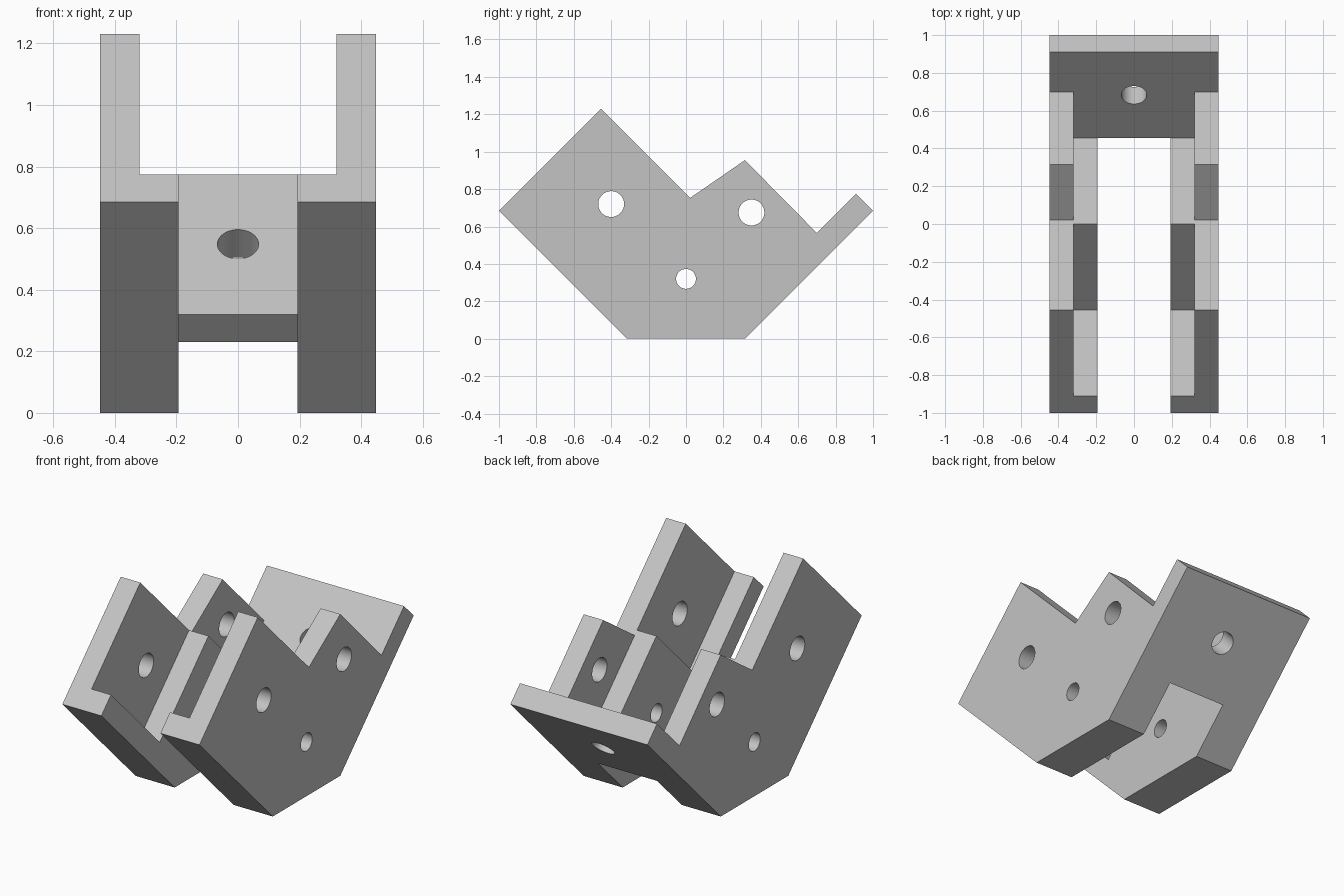
import bpy, bmesh, math
from mathutils import Matrix, Vector

cube = bpy.data.objects.get("Cube")
if cube:
    bpy.data.objects.remove(cube, do_unlink=True)

grey = bpy.data.materials.new("light grey")
grey.use_nodes = True
colour = (0.55, 0.55, 0.55, 1)
grey.diffuse_color = colour
grey.node_tree.nodes["Principled BSDF"].inputs["Base Color"].default_value = colour


def add_object(name, bm):
    bmesh.ops.recalc_face_normals(bm, faces=bm.faces[:])
    mesh = bpy.data.meshes.new(name)
    bm.to_mesh(mesh)
    bm.free()
    mesh.materials.append(grey)
    obj = bpy.data.objects.new(name, mesh)
    bpy.context.collection.objects.link(obj)
    return obj


def prism(name, profile, half_width):
    """Extrude a side (y, z) profile symmetrically across x."""
    bm = bmesh.new()
    face = bm.faces.new([bm.verts.new((-half_width, y, z)) for y, z in profile])
    grown = bmesh.ops.extrude_face_region(bm, geom=[face])
    moved = [v for v in grown["geom"] if isinstance(v, bmesh.types.BMVert)]
    bmesh.ops.translate(bm, verts=moved, vec=(2 * half_width, 0, 0))
    return add_object(name, bm)


def rod(name, centre, axis, radius, length):
    bm = bmesh.new()
    turn = Vector((0, 0, 1)).rotation_difference(Vector(axis)).to_matrix().to_4x4()
    bmesh.ops.create_cone(bm, cap_ends=True, segments=48, radius1=radius,
                          radius2=radius, depth=length,
                          matrix=Matrix.Translation(centre) @ turn)
    return add_object(name, bm)


def cut(target, cutter):
    cutter.hide_render = True
    mod = target.modifiers.new("cut", 'BOOLEAN')
    mod.operation = 'DIFFERENCE'
    mod.solver = 'EXACT'
    mod.object = cutter
    bpy.ops.object.select_all(action='DESELECT')
    target.select_set(True)
    bpy.context.view_layer.objects.active = target
    bpy.ops.object.modifier_apply(modifier=mod.name)
    bpy.data.objects.remove(cutter, do_unlink=True)


# Solid block with the outer side silhouette
bracket = prism("bracket_body", [
    (-1, 0.685), (-0.315, 0), (0.315, 0), (1, 0.685), (0.91, 0.775),
    (0.70, 0.565), (0.315, 0.955), (0.022, 0.753), (-0.455, 1.23)], 0.448)

# Pocket between the outer walls, leaving the zigzag inner ledges
cut(bracket, prism("pocket_cutter", [
    (-1.1, 0.965), (-0.455, 0.32), (0, 0.775), (0.455, 0.32),
    (0.70, 0.565), (0.70, 1.4), (-1.1, 1.4)], 0.32))

# Open centre slot, stopping at the sloped back plate
cut(bracket, prism("slot_cutter", [
    (-1.1, -0.1), (0.875, -0.1), (0.455, 0.32), (0.70, 0.565),
    (0.70, 1.4), (-1.1, 1.4)], 0.193))

# Cross holes through both sides
for y, z, radius in [(-0.4, 0.72), (0.35, 0.675)] and [
        (-0.4, 0.72, 0.069), (0.35, 0.675, 0.069), (0, 0.32, 0.053)]:
    cut(bracket, rod("hole_cutter", (0, y, z), (1, 0, 0), radius, 2))

# Hole square to the back plate
cut(bracket, rod("plate_hole_cutter", (0, 0.728, 0.503), (0, 1, -1), 0.067, 0.4))

bpy.ops.object.shade_smooth_by_angle(angle=math.radians(30))
